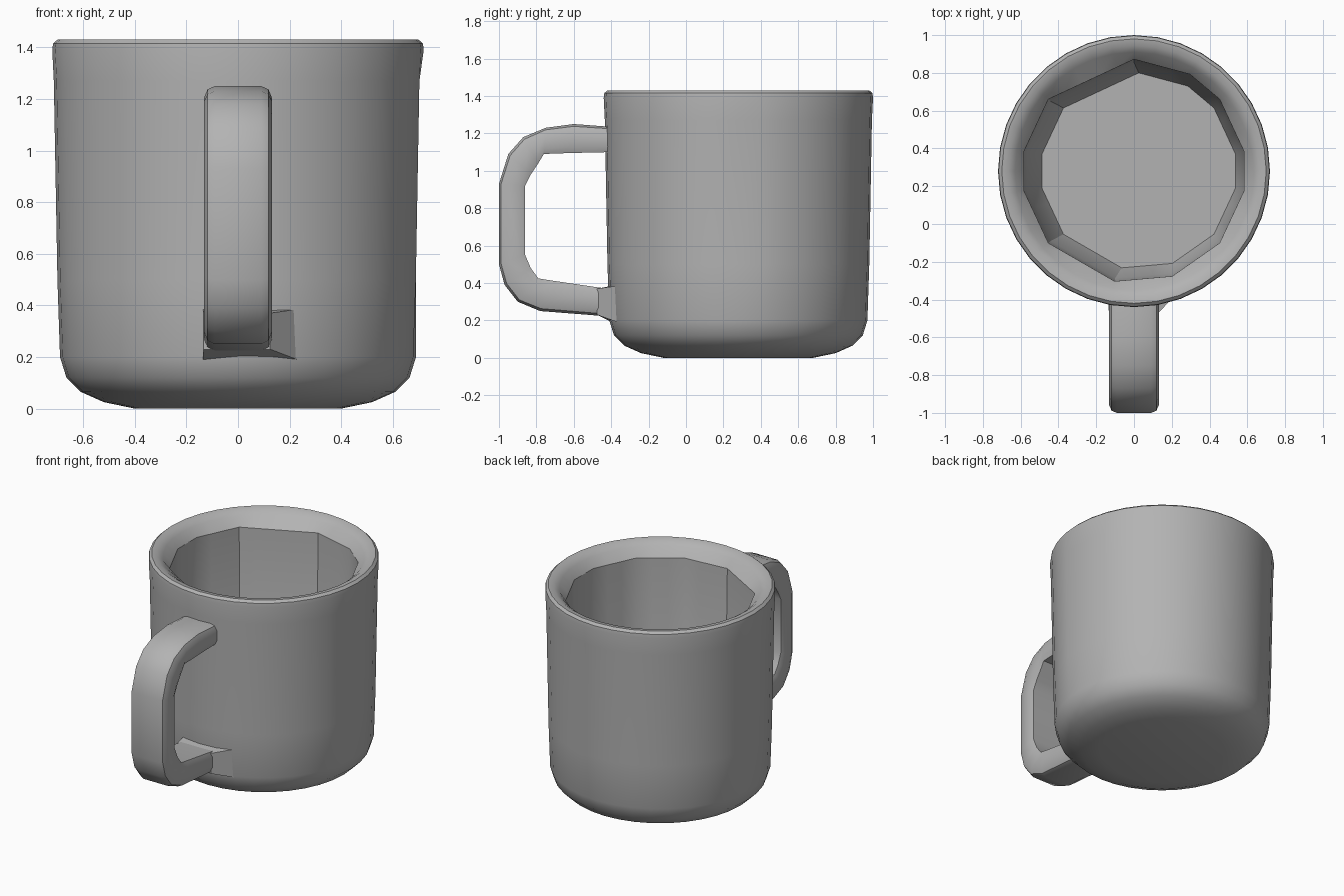
import bpy, bmesh
from math import sin, cos, radians
from mathutils import Vector

cube = bpy.data.objects.get("Cube")
if cube:
    bpy.data.objects.remove(cube)

grey = bpy.data.materials.new("matte grey")
grey.use_nodes = True
colour = (0.45, 0.45, 0.45, 1)
grey.diffuse_color = colour
grey.node_tree.nodes["Principled BSDF"].inputs["Base Color"].default_value = colour

CENTRE = Vector((0, 0.28, 0))
STEPS = 36


def skin(name, rings, angle):
    """Join closed rings of points into one capped surface."""
    bm = bmesh.new()
    loops = [[bm.verts.new(p) for p in ring] for ring in rings]
    for a, b in zip(loops, loops[1:]):
        for i in range(len(a)):
            j = (i + 1) % len(a)
            bm.faces.new((a[i], a[j], b[j], b[i]))
    bm.faces.new(loops[0][::-1])
    bm.faces.new(loops[-1])
    bmesh.ops.recalc_face_normals(bm, faces=bm.faces)
    mesh = bpy.data.meshes.new(name)
    bm.to_mesh(mesh)
    bm.free()
    mesh.materials.append(grey)
    ob = bpy.data.objects.new(name, mesh)
    bpy.context.collection.objects.link(ob)
    bpy.ops.object.select_all(action='DESELECT')
    ob.select_set(True)
    bpy.context.view_layer.objects.active = ob
    bpy.ops.object.shade_smooth_by_angle(angle=radians(angle))
    return ob


def polar(r, degrees, z):
    return Vector((r * cos(radians(degrees)), r * sin(radians(degrees)), z)) + CENTRE


def round_ring(r, z):
    ring = [polar(r, i * 360 / STEPS, z) for i in range(STEPS)]
    # flat panel under the lip on the left side
    if 0.3 < z < 1.3:
        ring[0].x = ring[1].x
    return ring


# uneven corners of the faceted inside
CORNERS = [10, 40, 60, 90, 140, 170, 190, 220, 260, 290, 320, 350, 370]


def faceted_ring(r, z, shift=0):
    ring = []
    for i in range(1, STEPS + 1):
        d = i * 360 / STEPS
        a, b = next((a, b) for a, b in zip(CORNERS, CORNERS[1:]) if a <= d <= b)
        p = polar(r, a, z).lerp(polar(r, b, z), (d - a) / (b - a))
        ring.append(p + Vector((shift, 0, 0)))
    return ring[-1:] + ring[:-1]


# cup: outside wall and rim, then the inside down to the floor
outside = [(0.40, 0), (0.52, 0.025), (0.61, 0.065), (0.665, 0.12), (0.69, 0.2),
           (0.70, 0.5), (0.714, 1.27), (0.72, 1.39), (0.717, 1.415),
           (0.70, 1.43), (0.665, 1.425), (0.63, 1.40)]
rings = [round_ring(r, z) for r, z in outside]
rings += [faceted_ring(0.592, 1.34), faceted_ring(0.575, 0.3),
          faceted_ring(0.52, 0.13, 0.025)]
skin("cup", rings, 32)

# handle: outer and inner (y, z) edges of the loop, station by station
stations = [((-0.40, 1.235), (-0.40, 1.10)), ((-0.60, 1.25), (-0.62, 1.095)),
            ((-0.75, 1.23), (-0.76, 1.09)), ((-0.87, 1.18), (-0.79, 1.04)),
            ((-0.95, 1.09), (-0.83, 0.98)), ((-1.0, 0.93), (-0.86, 0.92)),
            ((-1.0, 0.50), (-0.86, 0.55)), ((-0.97, 0.39), (-0.83, 0.48)),
            ((-0.90, 0.30), (-0.79, 0.425)), ((-0.78, 0.25), (-0.73, 0.415)),
            ((-0.46, 0.225), (-0.46, 0.375)), ((-0.38, 0.22), (-0.38, 0.37))]
# rounded section: x and fraction from outer to inner edge
half = [(0.09, 0), (0.118, 0.08), (0.132, 0.3), (0.132, 0.8), (0.12, 1)]
section = half + [(-x, t) for x, t in reversed(half)]


def handle_ring(outer, inner):
    o, n = Vector((0, *outer)), Vector((0, *inner))
    return [o.lerp(n, t) + Vector((x, 0, 0)) for x, t in section]


skin("handle", [handle_ring(o, n) for o, n in stations], 40)


# flared foot where the handle meets the wall
def box_ring(x0, x1, z0, z1, y0, y1):
    return [(x0, y0, z0), (x1, y1, z0), (x1, y1, z1), (x0, y0, z1)]


skin("handle_foot", [box_ring(-0.133, 0.125, 0.23, 0.37, -0.475, -0.475),
                     box_ring(-0.136, 0.23, 0.19, 0.385, -0.395, -0.365)], 20)
